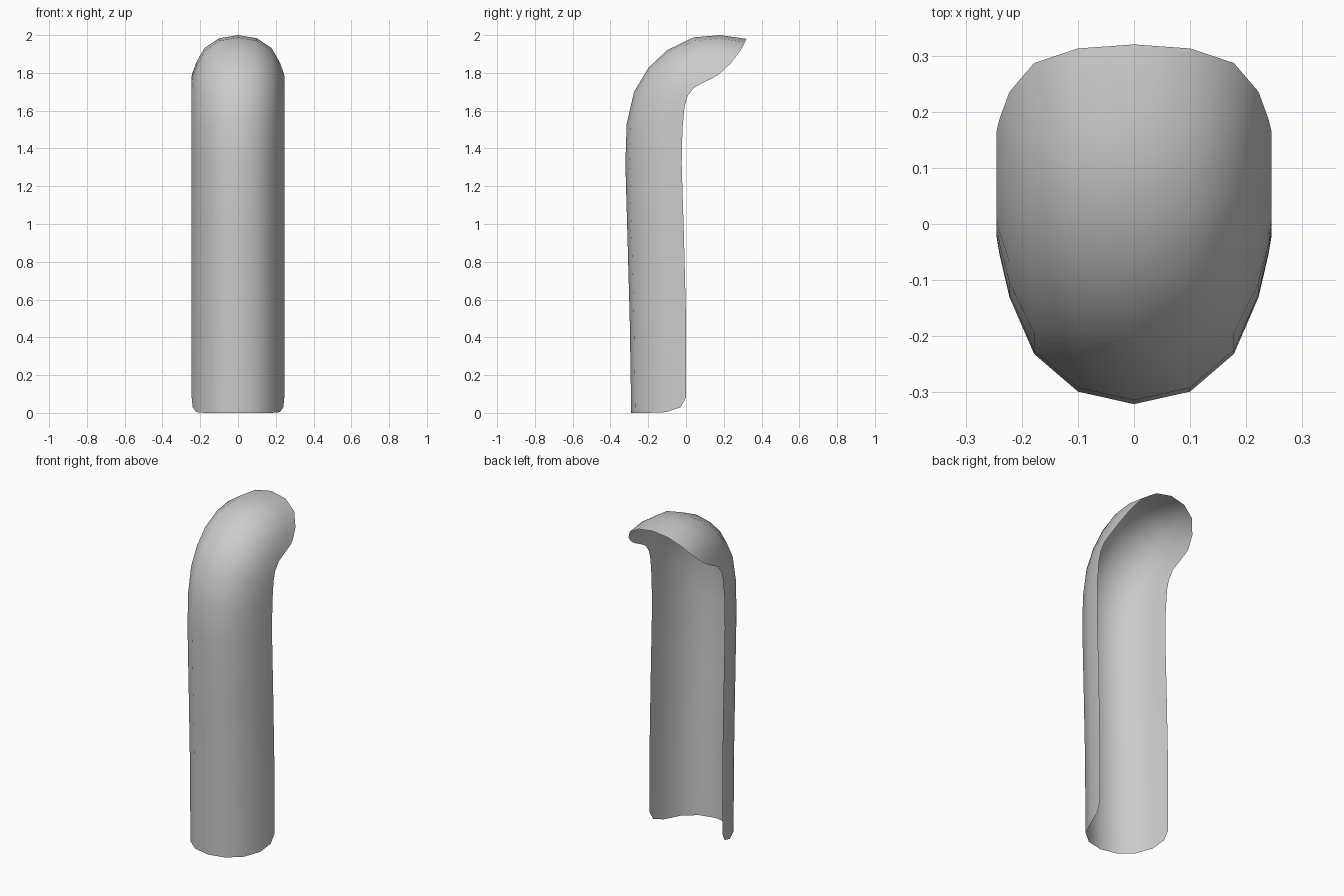
import bpy, bmesh

if "Cube" in bpy.data.objects:
    bpy.data.objects.remove(bpy.data.objects["Cube"])

# cross-section: (half width, depth fraction from open edge to front crest)
half = [(0.245, 0.0), (0.240, 0.10), (0.222, 0.36), (0.178, 0.70), (0.100, 0.925)]
section = [(-x, d) for x, d in half] + [(0.0, 1.0)] + [(x, d) for x, d in reversed(half)]
foot_lift = {0.0: 0.08, 0.10: 0.03, 0.36: 0.004}   # rounded lower corners

# side-view rings: open edge (y, z), front crest (y, z)
rings = [
    ((0.0, 0.0), (-0.29, 0.0)),
    ((0.0, 0.5), (-0.298, 0.5)),
    ((-0.01, 0.9), (-0.309, 0.9)),
    ((-0.023, 1.32), (-0.321, 1.32)),
    ((-0.019, 1.50), (-0.314, 1.53)),
    ((-0.008, 1.62), (-0.275, 1.70)),
    ((0.007, 1.675), (-0.20, 1.825)),
    ((0.04, 1.72), (-0.10, 1.92)),
    ((0.085, 1.745), (0.04, 1.988)),
    ((0.14, 1.772), (0.18, 2.0)),
    ((0.21, 1.815), (0.32, 1.98)),
]
# the tip's outline bows outward slightly
rings[-1] = ((0.165, 1.787), (0.32, 1.98))

# curved hood shell, open at the back
bm = bmesh.new()
grid = []
for i, (e, c) in enumerate(rings):
    row = []
    bow = 4 * 0.016 if i == len(rings) - 1 else 0.0
    for x, d in section:
        y = e[0] + (c[0] - e[0]) * d + bow * d * (1 - d)
        z = e[1] + (c[1] - e[1]) * d - 0.5 * bow * d * (1 - d)
        if i == 0:
            z += foot_lift.get(d, 0.0)
        row.append(bm.verts.new((x, y, z)))
    grid.append(row)
for a, b in zip(grid, grid[1:]):
    for k in range(len(section) - 1):
        bm.faces.new((a[k], a[k + 1], b[k + 1], b[k]))
for f in bm.faces:
    f.smooth = True
mesh = bpy.data.meshes.new("curved_shell")
bm.to_mesh(mesh)
bm.free()
shell = bpy.data.objects.new("curved_shell", mesh)
bpy.context.collection.objects.link(shell)
